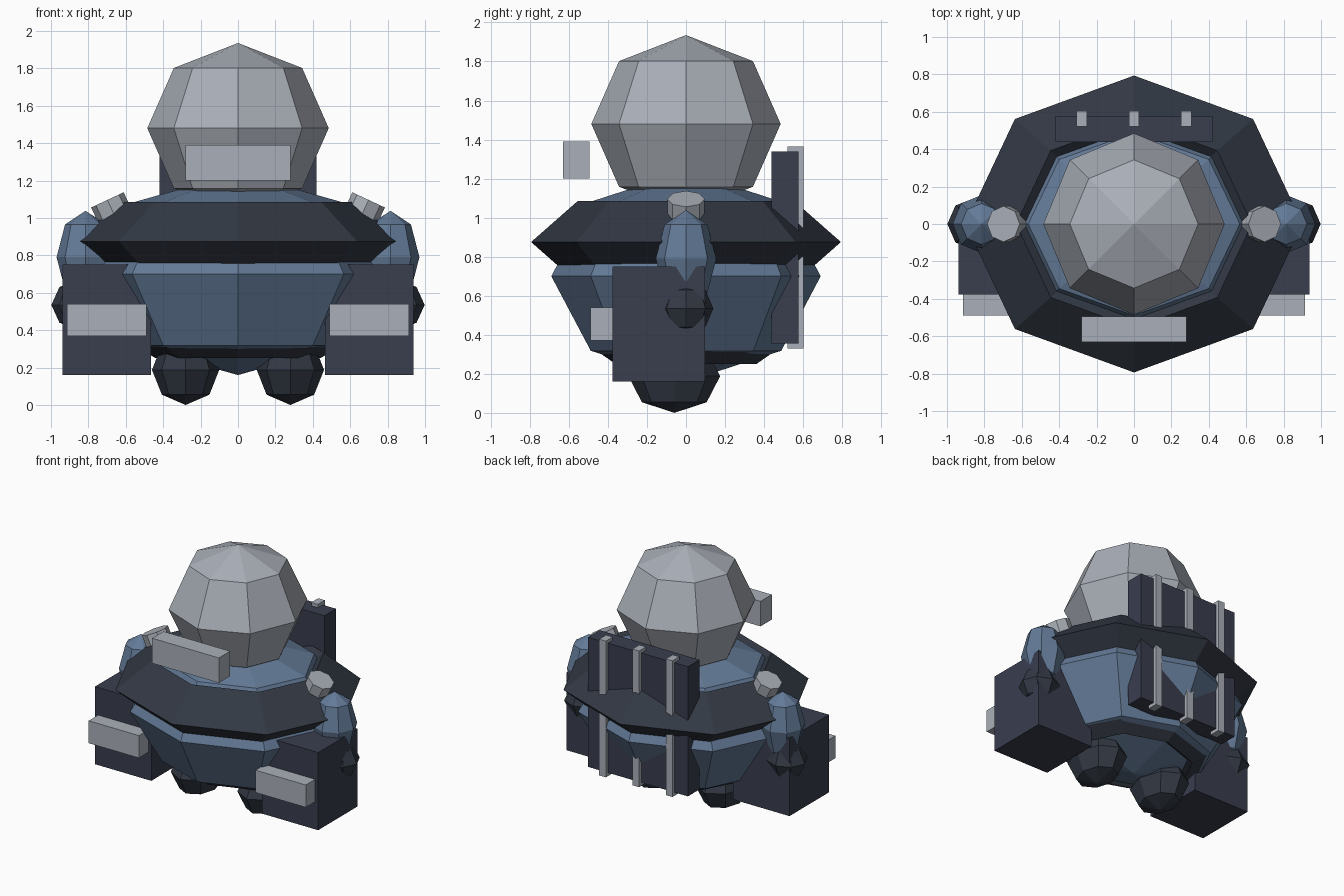
import bpy
import math

if "Cube" in bpy.data.objects:
    bpy.data.objects.remove(bpy.data.objects["Cube"])


def material(name, color):
    m = bpy.data.materials.new(name)
    m.diffuse_color = (*color, 1.0)
    m.use_nodes = True
    m.node_tree.nodes["Principled BSDF"].inputs["Base Color"].default_value = m.diffuse_color
    return m


GREY = material("light_grey", (0.40, 0.43, 0.48))
BLUE = material("steel_blue", (0.125, 0.195, 0.31))
NAVY = material("navy", (0.041, 0.047, 0.076))
DARK = material("dark_slate", (0.032, 0.040, 0.057))


def finish(name, mat, scale=(1, 1, 1)):
    ob = bpy.context.object
    ob.name = name
    ob.scale = scale
    bpy.ops.object.transform_apply(location=False, rotation=False, scale=True)
    ob.data.materials.append(mat)
    return ob


def ball(name, loc, radii, mat):
    bpy.ops.mesh.primitive_uv_sphere_add(segments=8, ring_count=4, radius=1, location=loc)
    return finish(name, mat, radii)


def ring(name, z, minor, scale, mat):
    bpy.ops.mesh.primitive_torus_add(major_segments=8, minor_segments=4,
                                     major_radius=1, minor_radius=minor, location=(0, 0, z))
    return finish(name, mat, scale)


def box(name, xs, ys, zs, mat):
    spans = (xs, ys, zs)
    bpy.ops.mesh.primitive_cube_add(size=1, location=[(a + b) / 2 for a, b in spans])
    return finish(name, mat, [abs(b - a) for a, b in spans])


# Head, torso and the two armour rings
ball("head", (0, 0, 1.48), (0.485, 0.485, 0.455), GREY)
ball("torso", (0, 0, 0.70), (0.80, 0.69, 0.54), BLUE)
ring("chest_ring", 0.875, 0.43, (0.63, 0.555, 0.488), DARK)
ring("waist_ring", 0.32, 0.28, (0.44, 0.36, 0.25), DARK)

# Floating visor plate
box("visor", (-0.28, 0.28), (-0.63, -0.495), (1.20, 1.39), GREY)

# Limbs, mirrored left and right
for side, s in (("left", -1), ("right", 1)):
    ball(side + "_shoulder", (s * 0.815, 0, 0.79), (0.155, 0.155, 0.248), BLUE)
    ball(side + "_elbow", (s * 0.85, 0, 0.535), (0.148, 0.14, 0.135), DARK)
    ball(side + "_foot", (s * 0.28, -0.06, 0.188), (0.18, 0.235, 0.188), DARK)
    box(side + "_forearm", (s * 0.465, s * 0.938), (-0.377, 0.097), (0.16, 0.75), NAVY)
    box(side + "_forearm_plate", (s * 0.49, s * 0.913), (-0.49, -0.35), (0.37, 0.54), GREY)
    # Tilted stud on top of the shoulder
    bpy.ops.mesh.primitive_cylinder_add(vertices=8, radius=0.096, depth=0.12,
                                        location=(s * 0.673, 0, 1.042),
                                        rotation=(0, s * math.radians(25), 0))
    finish(side + "_shoulder_stud", GREY)

# Backpack with three vertical bars
box("backpack", (-0.42, 0.42), (0.438, 0.577), (0.355, 1.34), NAVY)
for i in (-1, 0, 1):
    x = i * 0.28
    box("backpack_bar", (x - 0.028, x + 0.028), (0.52, 0.603), (0.33, 1.365), GREY)
